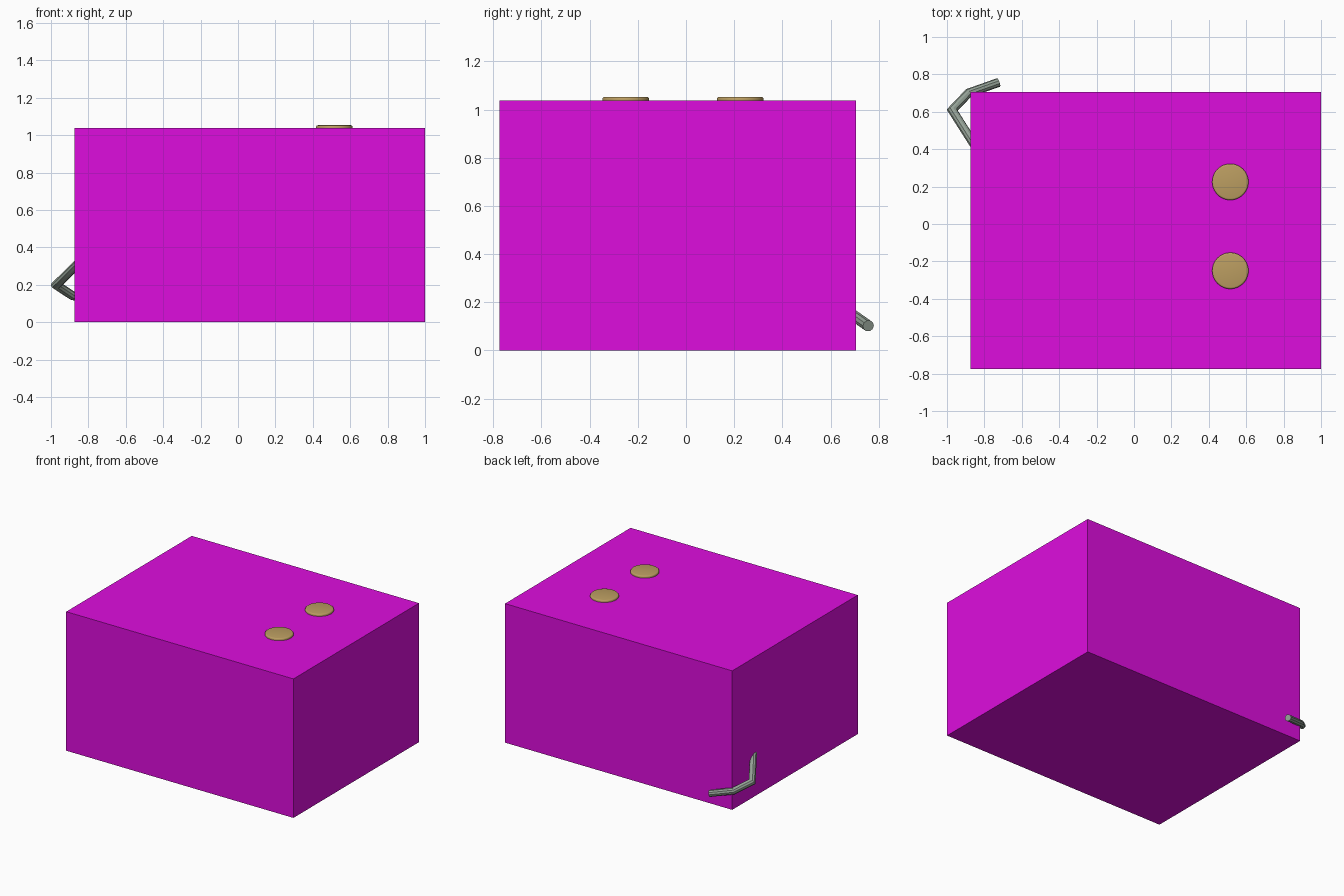
import bpy, bmesh, math
from mathutils import Vector

if "Cube" in bpy.data.objects:
    bpy.data.objects.remove(bpy.data.objects["Cube"])


def material(name, rgb):
    m = bpy.data.materials.new(name)
    m.diffuse_color = (*rgb, 1)
    m.use_nodes = True
    m.node_tree.nodes["Principled BSDF"].inputs["Base Color"].default_value = m.diffuse_color
    return m


def finish(bm, name, mat, smooth=False):
    bmesh.ops.recalc_face_normals(bm, faces=bm.faces)
    mesh = bpy.data.meshes.new(name)
    bm.to_mesh(mesh)
    bm.free()
    ob = bpy.data.objects.new(name, mesh)
    bpy.context.collection.objects.link(ob)
    mesh.materials.append(mat)
    if smooth:
        bpy.ops.object.select_all(action='DESELECT')
        bpy.context.view_layer.objects.active = ob
        ob.select_set(True)
        bpy.ops.object.shade_smooth_by_angle(angle=math.radians(35))
    return ob


def block(name, lo, hi, mat):
    bm = bmesh.new()
    bmesh.ops.create_cube(bm, size=1)
    for v in bm.verts:
        v.co = Vector([(a + b) / 2 + c * (b - a) for a, b, c in zip(lo, hi, v.co)])
    return finish(bm, name, mat)


def disc(name, x, y, z0, z1, r, mat):
    bm = bmesh.new()
    bmesh.ops.create_cone(bm, cap_ends=True, segments=48, radius1=r, radius2=r, depth=z1 - z0)
    top = [e for e in bm.edges if all(v.co.z > 0 for v in e.verts)]
    bmesh.ops.bevel(bm, geom=top, offset=0.009, segments=3, profile=0.5, affect='EDGES')
    bmesh.ops.translate(bm, verts=bm.verts, vec=(x, y, (z0 + z1) / 2))
    return finish(bm, name, mat, True)


def pipe(name, path, r, sides, mat):
    # sweep a ring along the path with mitred corners
    pts = [Vector(p) for p in path]
    dirs = [(b - a).normalized() for a, b in zip(pts, pts[1:])]
    side = dirs[0].cross(Vector((0, 0, 1))).normalized()
    up = side.cross(dirs[0])
    ring = [pts[0] + r * (math.cos(t) * side + math.sin(t) * up)
            for t in (2 * math.pi * i / sides for i in range(sides))]
    bm = bmesh.new()
    rows = [[bm.verts.new(p) for p in ring]]
    for i, d in enumerate(dirs):
        n = d + dirs[min(i + 1, len(dirs) - 1)]
        ring = [p + d * ((pts[i + 1] - p).dot(n) / d.dot(n)) for p in ring]
        rows.append([bm.verts.new(p) for p in ring])
    for a, b in zip(rows, rows[1:]):
        for i in range(sides):
            j = (i + 1) % sides
            bm.faces.new((a[i], a[j], b[j], b[i]))
    bm.faces.new(rows[0])
    bm.faces.new(rows[-1])
    return finish(bm, name, mat, True)


magenta = material("magenta", (0.73, 0.004, 0.73))
tan = material("tan", (0.5, 0.34, 0.12))
metal = material("grey_green", (0.29, 0.35, 0.30))

# Main body
block("body", (-0.875, -0.775, 0), (1.0, 0.705, 1.037), magenta)

# Pair of round pads on top
for i, y in enumerate((-0.25, 0.225)):
    disc(f"top_pad_{i + 1}", 0.515, y, 1.03, 1.053, 0.097, tan)

# Bent pipe wrapping the back left corner
pipe("corner_pipe", [(-0.724, 0.757, 0.102), (-0.885, 0.70, 0.142),
                     (-0.972, 0.609, 0.199), (-0.855, 0.425, 0.313)], 0.024, 10, metal)
